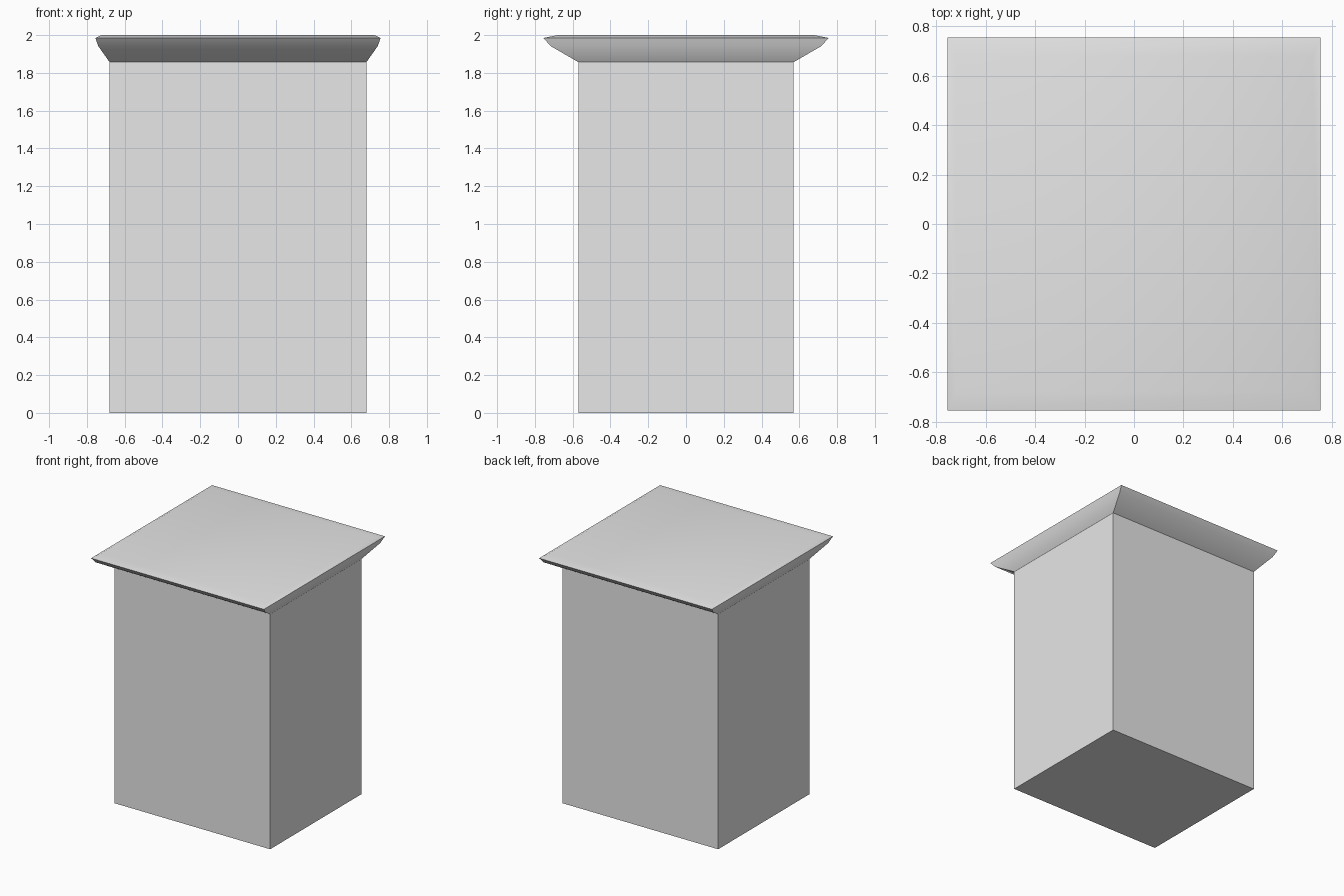
import bpy
import bmesh
import math

default = bpy.data.objects.get("Cube")
if default:
    bpy.data.objects.remove(default, do_unlink=True)

# Plain grey stone
stone = bpy.data.materials.new("grey stone")
stone.use_nodes = True
color = (0.8, 0.8, 0.8, 1.0)
stone.diffuse_color = color
stone.node_tree.nodes["Principled BSDF"].inputs["Base Color"].default_value = color


def loft(name, rings, smooth=False, close_bottom=True):
    """Stack rectangles (half width, half depth, height) into one solid."""
    bm = bmesh.new()
    loops = [[bm.verts.new((sx * w, sy * d, z))
              for sx, sy in ((-1, -1), (1, -1), (1, 1), (-1, 1))]
             for w, d, z in rings]
    for low, high in zip(loops, loops[1:]):
        for i in range(4):
            j = (i + 1) % 4
            bm.faces.new((low[i], low[j], high[j], high[i]))
    bm.faces.new(loops[-1])
    if close_bottom:
        bm.faces.new(loops[0][::-1])
    mesh = bpy.data.meshes.new(name)
    bm.to_mesh(mesh)
    bm.free()
    mesh.materials.append(stone)
    obj = bpy.data.objects.new(name, mesh)
    bpy.context.collection.objects.link(obj)
    if smooth:
        bpy.ops.object.select_all(action="DESELECT")
        obj.select_set(True)
        bpy.context.view_layer.objects.active = obj
        bpy.ops.object.shade_smooth_by_angle(angle=math.radians(30))
    return obj


# Tall rectangular body
loft("pedestal_body", [(0.68, 0.57, 0), (0.68, 0.57, 1.857)])

# Flared cap, sitting directly on the body
loft("flared_cap", [(0.68, 0.57, 1.857), (0.74, 0.717, 1.942),
                    (0.755, 0.755, 1.985), (0.722, 0.68, 2.0)],
     smooth=True, close_bottom=False)
